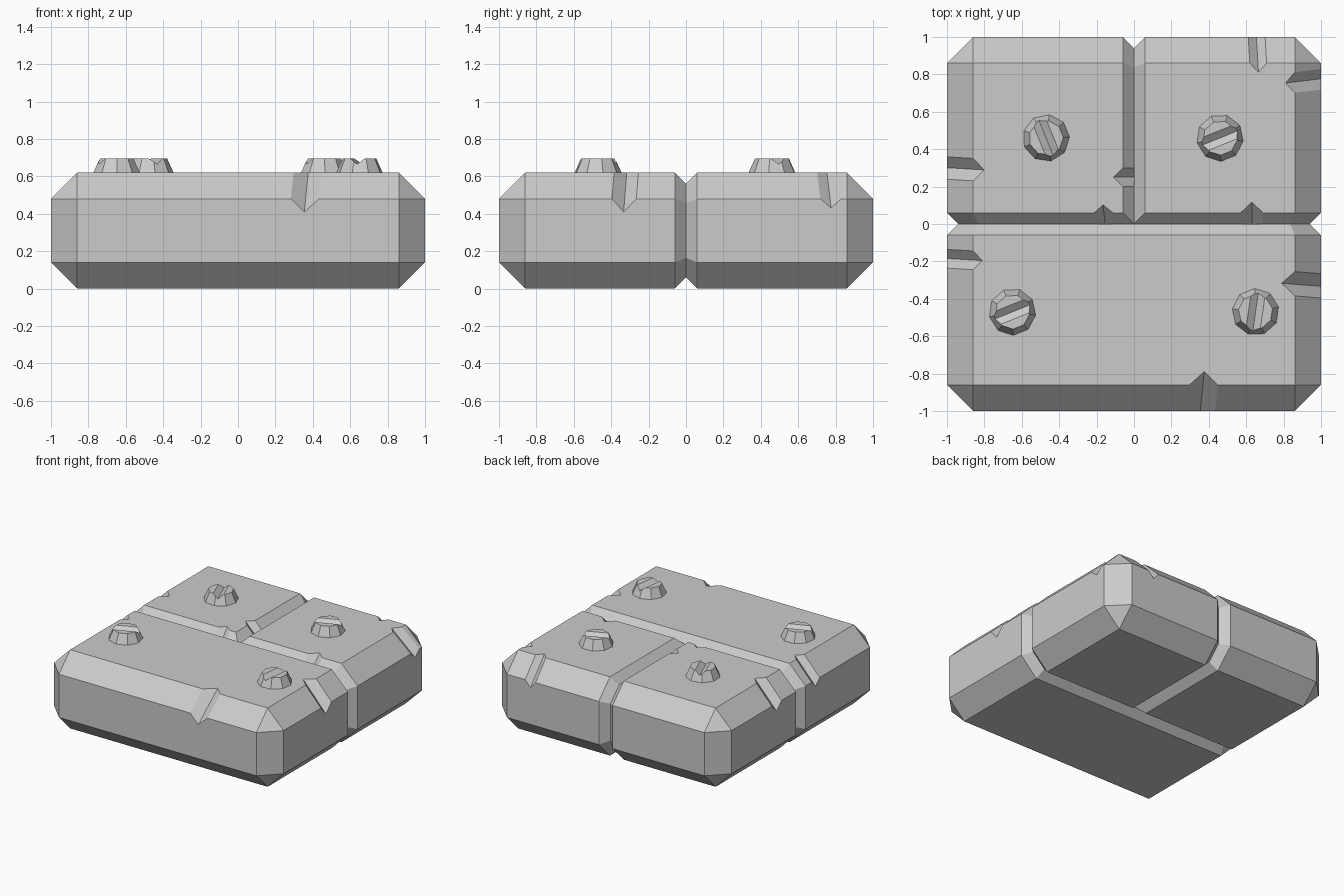
import bpy, bmesh, math
from itertools import combinations
from mathutils import Vector, Matrix

if "Cube" in bpy.data.objects:
    bpy.data.objects.remove(bpy.data.objects["Cube"], do_unlink=True)

HEIGHT, CHAMFER, GROOVE = 0.62, 0.14, 0.06

stone = bpy.data.materials.new("stone_grey")
stone.use_nodes = True
stone.diffuse_color = (0.6, 0.6, 0.6, 1)
stone.node_tree.nodes["Principled BSDF"].inputs["Base Color"].default_value = (0.6, 0.6, 0.6, 1)


def finish(name, bm):
    mesh = bpy.data.meshes.new(name)
    bmesh.ops.recalc_face_normals(bm, faces=bm.faces[:])
    bm.to_mesh(mesh)
    bm.free()
    mesh.materials.append(stone)
    obj = bpy.data.objects.new(name, mesh)
    bpy.context.collection.objects.link(obj)
    return obj


def solid_from_planes(planes):
    """Convex solid bounded by (normal, distance) planes."""
    bm = bmesh.new()
    for trio in combinations(planes, 3):
        m = Matrix([p[0] for p in trio])
        if abs(m.determinant()) < 1e-4:
            continue
        point = m.inverted() @ Vector([p[1] for p in trio])
        if all(n.dot(point) <= d + 1e-5 for n, d in planes):
            bm.verts.new(point)
    bmesh.ops.remove_doubles(bm, verts=bm.verts[:], dist=1e-4)
    hull = bmesh.ops.convex_hull(bm, input=bm.verts[:])
    loose = {v for v in hull["geom_interior"] if isinstance(v, bmesh.types.BMVert)}
    bmesh.ops.delete(bm, geom=list(loose), context='VERTS')
    bmesh.ops.dissolve_limit(bm, angle_limit=0.01, verts=bm.verts[:], edges=bm.edges[:])
    return bm


def stone_block(name, x0, x1, y0, y1):
    """Box with wide outer chamfers and narrow chamfers next to the joints."""
    sides = [((-1, 0, 0), -x0), ((1, 0, 0), x1), ((0, -1, 0), -y0),
             ((0, 1, 0), y1), ((0, 0, -1), 0), ((0, 0, 1), HEIGHT)]
    sides = [(Vector(n), d) for n, d in sides]
    inner = [s for s in sides if s[0].z == 0 and s[1] == 0]
    outer = [s for s in sides if s not in inner]
    slants = []
    for a, b in combinations(outer, 2):
        if a[0].dot(b[0]) == 0:
            r = math.sqrt(2)
            slants.append(((a[0] + b[0]) / r, (a[1] + b[1] - CHAMFER) / r))
    corners = []
    for trio in combinations(outer, 3):
        n = trio[0][0] + trio[1][0] + trio[2][0]
        if n.length > 1.5:
            corners.append((n, sum(s[1] for s in trio) - 2 * CHAMFER))
    joints = [(i[0] + s[0], i[1] + s[1] - GROOVE)
              for i in inner for s in outer + slants if abs(i[0].dot(s[0])) < 0.1]
    return finish(name, solid_from_planes(sides + slants + corners + joints))


def wedge(bm, centre, along, normal, half, depth, length):
    """Diamond prism used for chips and slots."""
    along, normal = along.normalized(), normal.normalized()
    side = along.cross(normal)
    ring = [side * half, -normal * depth, -side * half, normal * depth]
    ends = [[bm.verts.new(centre + along * length * s + p) for p in ring] for s in (-1, 1)]
    for end in ends:
        bm.faces.new(end)
    for i in range(4):
        j = (i + 1) % 4
        bm.faces.new((ends[0][i], ends[0][j], ends[1][j], ends[1][i]))


def carve(obj, bm):
    cutter = finish("cutter", bm)
    cutter.hide_render = True
    mod = obj.modifiers.new("carve", 'BOOLEAN')
    mod.operation, mod.solver, mod.object = 'DIFFERENCE', 'EXACT', cutter
    bpy.context.view_layer.objects.active = obj
    bpy.ops.object.modifier_apply(modifier=mod.name)
    bpy.data.objects.remove(cutter, do_unlink=True)


def chip_edges(obj, chips):
    """Chip: outward direction, edge position, place along it, half width, depth, chamfer, skew."""
    bm = bmesh.new()
    for (dx, dy), edge, place, half, depth, chamfer, skew in chips:
        out = Vector((dx, dy, 0))
        tangent = Vector((abs(dy), abs(dx), 0))
        up = Vector((0, 0, 1))
        centre = out * (edge - chamfer / 2) + tangent * place + up * (HEIGHT - chamfer / 2)
        wedge(bm, centre, out - up + tangent * skew, out + up, half, depth, 0.35)
    carve(obj, bm)


# Three stone blocks separated by V joints
front = stone_block("front_block", -1, 1, -1, 0)
back_left = stone_block("back_left_block", 0, 1, 0, 1)
back_right = stone_block("back_right_block", -1, 0, 0, 1)

# Chipped edges
chip_edges(front, [((0, -1), 1, 0.365, 0.075, 0.05, CHAMFER, -0.1),
                   ((1, 0), 1, -0.325, 0.065, 0.05, CHAMFER, -0.08),
                   ((-1, 0), 1, -0.19, 0.05, 0.035, CHAMFER, 0.06)])
chip_edges(back_left, [((1, 0), 1, 0.765, 0.055, 0.035, CHAMFER, 0.12),
                       ((0, 1), 1, 0.66, 0.045, 0.035, CHAMFER, -0.06),
                       ((0, -1), 0, 0.63, 0.06, 0.04, GROOVE, 0)])
chip_edges(back_right, [((-1, 0), 1, 0.295, 0.06, 0.042, CHAMFER, 0.06),
                        ((0, -1), 0, -0.16, 0.05, 0.03, GROOVE, 0.1),
                        ((1, 0), 0, 0.25, 0.05, 0.035, GROOVE, 0)])

# Slotted bolts
bolts = {"back_right_bolt": (-0.47, 0.46, 112), "back_left_bolt": (0.46, 0.46, 22),
         "front_right_bolt": (-0.65, -0.47, 22), "front_left_bolt": (0.65, -0.47, 82)}
for name, (x, y, angle) in bolts.items():
    bm = bmesh.new()
    turn = Matrix.Rotation(math.radians(angle), 4, 'Z')
    bmesh.ops.create_cone(bm, cap_ends=True, segments=9, radius1=0.13, radius2=0.092,
                          depth=0.085, matrix=Matrix.Translation((x, y, 0.6525)) @ turn)
    bolt = finish(name, bm)
    slot = bmesh.new()
    wedge(slot, Vector((x, y, 0.695)), turn @ Vector((1, 0, 0)), Vector((0, 0, 1)),
          0.038, 0.03, 0.2)
    carve(bolt, slot)
